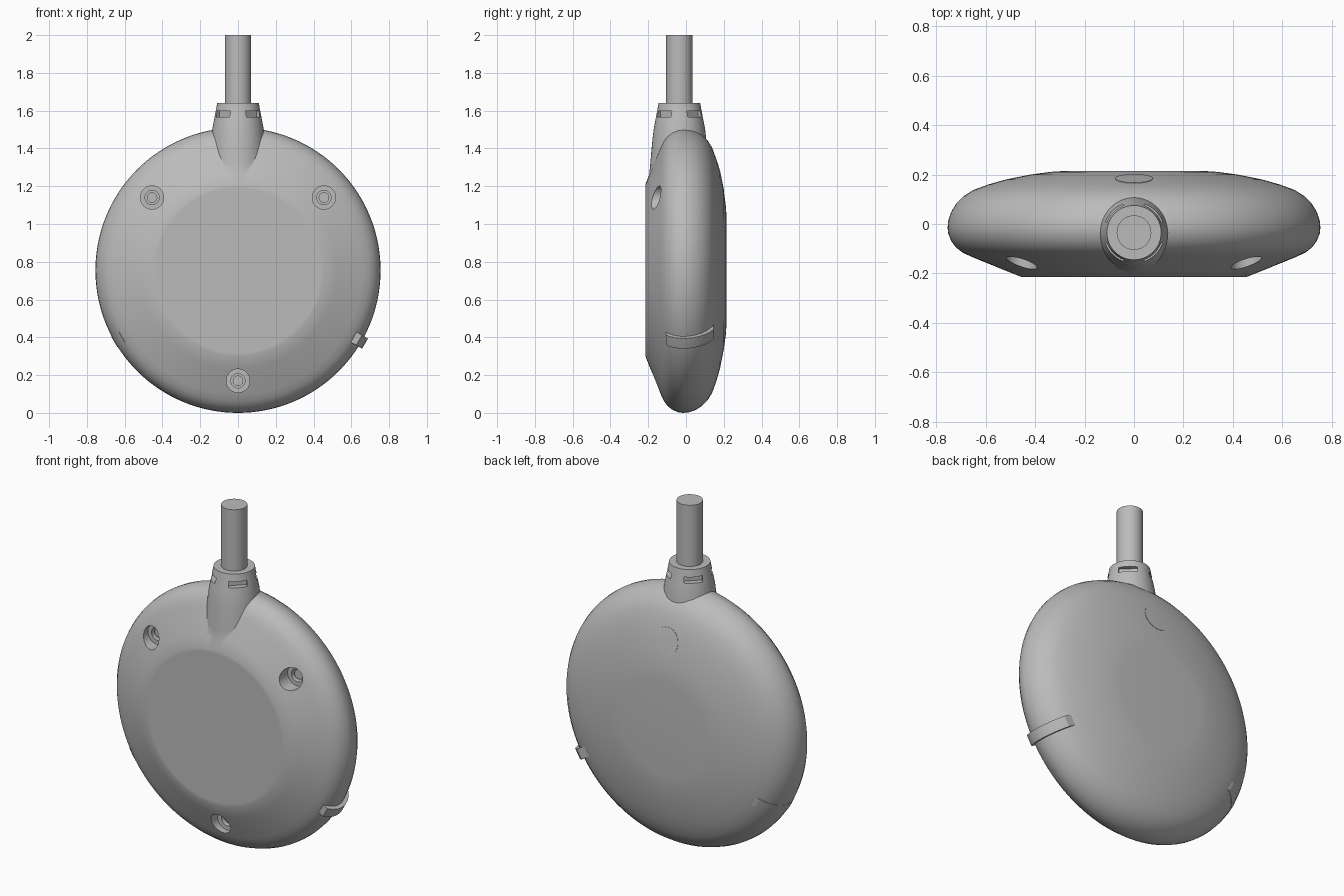
import bpy, bmesh
from math import pi, sin, cos, radians
from mathutils import Matrix, Vector

if "Cube" in bpy.data.objects:
    bpy.data.objects.remove(bpy.data.objects["Cube"])

grey = bpy.data.materials.new("plain grey")
grey.use_nodes = True
grey.diffuse_color = (0.5, 0.5, 0.5, 1)
grey.node_tree.nodes["Principled BSDF"].inputs["Base Color"].default_value = (0.5, 0.5, 0.5, 1)

CENTRE = Vector((0, 0, 0.755))
AXIS_Y = -0.035
TO_Y = Matrix.Rotation(pi / 2, 4, "X")      # turns local z to -y


def finish(name, bm, matrix):
    bmesh.ops.recalc_face_normals(bm, faces=bm.faces)
    bm.transform(matrix)
    mesh = bpy.data.meshes.new(name)
    bm.to_mesh(mesh)
    bm.free()
    mesh.materials.append(grey)
    obj = bpy.data.objects.new(name, mesh)
    bpy.context.collection.objects.link(obj)
    return obj


def lathe(name, profile, matrix, sides=64):
    """Closed solid turned around local z from (radius, height) pairs."""
    bm = bmesh.new()
    rings = [[bm.verts.new((r * cos(2 * pi * i / sides), r * sin(2 * pi * i / sides), h))
              for i in range(sides)] for r, h in profile]
    for a, b in zip(rings, rings[1:]):
        for i in range(sides):
            j = (i + 1) % sides
            bm.faces.new((a[i], a[j], b[j], b[i]))
    bm.faces.new(rings[0])
    bm.faces.new(rings[-1])
    return finish(name, bm, matrix)


def box(name, size, matrix):
    bm = bmesh.new()
    bmesh.ops.create_cube(bm, size=1, matrix=Matrix.Diagonal((*size, 1)))
    return finish(name, bm, matrix)


def combine(target, tool, operation):
    """Apply a boolean and discard the tool."""
    tool.hide_render = True
    mod = target.modifiers.new("cut", "BOOLEAN")
    mod.object, mod.operation, mod.solver = tool, operation, "EXACT"
    bpy.context.view_layer.objects.active = target
    bpy.ops.object.modifier_apply(modifier=mod.name)
    bpy.data.objects.remove(tool)


def smooth(obj, angle=30):
    bpy.ops.object.select_all(action="DESELECT")
    obj.select_set(True)
    bpy.context.view_layer.objects.active = obj
    bpy.ops.object.shade_smooth_by_angle(angle=radians(angle))


# Disc outline, front face to back face
OUTLINE = [(0.435, 0.215), (0.455, 0.215), (0.52, 0.189), (0.66, 0.132), (0.695, 0.115),
           (0.72, 0.096), (0.74, 0.07), (0.752, 0.04), (0.755, 0.015), (0.752, -0.015),
           (0.74, -0.05), (0.72, -0.083), (0.69, -0.113), (0.65, -0.138), (0.59, -0.16),
           (0.52, -0.18), (0.42, -0.2), (0.34, -0.211), (0.28, -0.215)]


def disc(name, offset=0.0):
    """Housing shape, grown outward along its outline."""
    grown = []
    for i, p in enumerate(OUTLINE):
        a = Vector(OUTLINE[max(i - 1, 0)])
        b = Vector(OUTLINE[min(i + 1, len(OUTLINE) - 1)])
        t = (b - a).normalized()
        grown.append(Vector(p) + offset * Vector((-t.y, t.x)))
    return lathe(name, grown, Matrix.Translation(CENTRE) @ TO_Y, 128)


# Housing with the flared cable neck
housing = disc("housing")
neck = lathe("neck", [(0.162, 1.23), (0.154, 1.32), (0.147, 1.4), (0.141, 1.46), (0.135, 1.51),
                      (0.127, 1.55), (0.11, 1.64)], Matrix.Translation((0, AXIS_Y, 0)))
combine(housing, neck, "UNION")

# Four strain relief slots around the neck
for k in range(4):
    place = (Matrix.Translation((0, AXIS_Y, 1.582)) @ Matrix.Rotation(pi / 4 + k * pi / 2, 4, "Z")
             @ Matrix.Translation((0.14, 0, 0)))
    combine(housing, box("slot_cutter", (0.1, 0.1, 0.033), place), "DIFFERENCE")

# Stepped screw holes with a screw in each
for n, (x, z) in enumerate([(-0.455, 1.14), (0.455, 1.14), (0, 0.17)]):
    place = Matrix.Translation((x, 0, z)) @ TO_Y
    hole = lathe("hole_cutter", [(0.038, 0.06), (0.038, 0.1), (0.062, 0.1), (0.062, 0.3)], place, 32)
    combine(housing, hole, "DIFFERENCE")
    smooth(lathe(f"screw_{n + 1}", [(0.028, 0.05), (0.028, 0.085)], place, 24))
smooth(housing)

# Cable
smooth(lathe("cable", [(0.07, 1.6), (0.07, 2.0)], Matrix.Translation((0, AXIS_Y, 0)), 48))

# Raised clip on the left rim, flush band on the right rim
for name, angle, offset in [("rim_clip", 30, 0.022), ("rim_band", 150, 0.002)]:
    part = disc(name, offset)
    place = (Matrix.Translation(CENTRE) @ Matrix.Rotation(radians(angle), 4, "Y")
             @ Matrix.Translation((0.73, 0.02, 0)))
    combine(part, box("band_cutter", (0.2, 0.25, 0.062), place), "INTERSECT")
    smooth(part)

# Flush round button on the back
button = disc("back_button", 0.002)
combine(button, lathe("button_cutter", [(0.077, -0.3), (0.077, -0.12)],
                      Matrix.Translation((0, 0, 1.25)) @ TO_Y, 48), "INTERSECT")
smooth(button)
